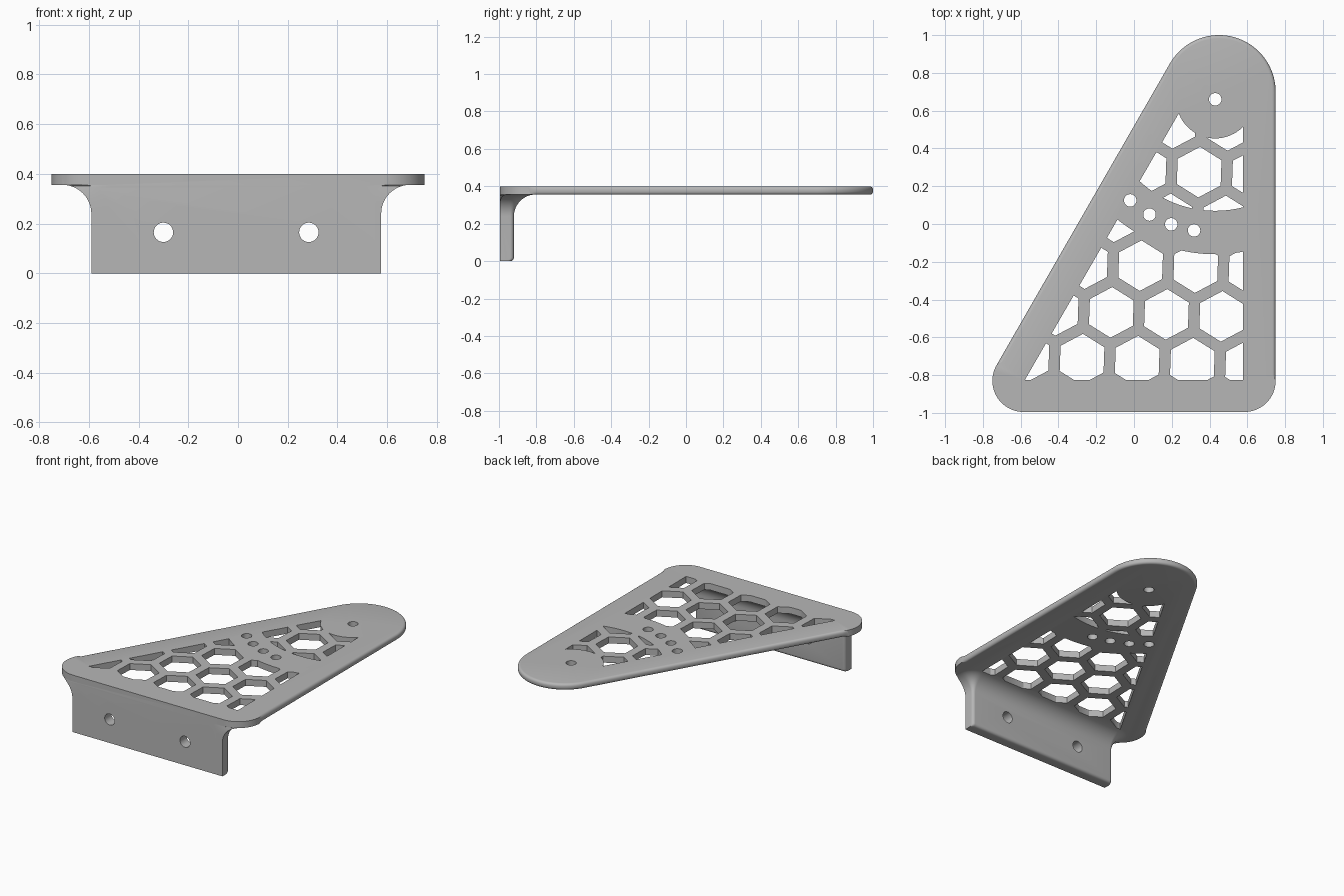
import bpy, bmesh
from math import sin, cos, pi, radians, sqrt

if "Cube" in bpy.data.objects:
    bpy.data.objects.remove(bpy.data.objects["Cube"], do_unlink=True)

grey = bpy.data.materials.new("plain grey")
grey.use_nodes = True
colour = (0.47, 0.47, 0.47, 1)
grey.diffuse_color = colour
grey.node_tree.nodes["Principled BSDF"].inputs["Base Color"].default_value = colour


def skin(name, solids):
    """Closed solids, each made from a stack of matching rings."""
    bm = bmesh.new()
    for rings in solids:
        vs = [[bm.verts.new(p) for p in ring] for ring in rings]
        n = len(vs[0])
        for a, b in zip(vs, vs[1:]):
            for i in range(n):
                j = (i + 1) % n
                bm.faces.new((a[i], a[j], b[j], b[i]))
        bm.faces.new(vs[0][::-1])
        bm.faces.new(vs[-1])
    bmesh.ops.recalc_face_normals(bm, faces=bm.faces)
    me = bpy.data.meshes.new(name)
    bm.to_mesh(me)
    bm.free()
    me.materials.append(grey)
    ob = bpy.data.objects.new(name, me)
    bpy.context.collection.objects.link(ob)
    return ob


def arc(cx, cy, r, a0, a1, n):
    return [(cx + r * cos(radians(a0 + (a1 - a0) * i / n)),
             cy + r * sin(radians(a0 + (a1 - a0) * i / n))) for i in range(n + 1)]


def circle(cx, cy, r, n=32):
    return arc(cx, cy, r, 0, 360, n)[:-1]


def at_z(pts, z):
    return [(x, y, z) for x, y in pts]


def prism(pts, z0=0.2, z1=0.5):
    return [at_z(pts, z0), at_z(pts, z1)]


def boolean(target, tool, operation):
    mod = target.modifiers.new("cut", 'BOOLEAN')
    mod.operation, mod.object, mod.solver = operation, tool, 'EXACT'
    bpy.context.view_layer.objects.active = target
    bpy.ops.object.modifier_apply(modifier=mod.name)
    bpy.data.objects.remove(tool, do_unlink=True)


# Plate: three rounded corners, side and tip edges softened
CX, CY, R = 0.585, -0.83, 0.165
BOTTOM, TOP = 0.355, 0.4


def outline(inset):
    r = R - inset
    start = (-CX + r * cos(radians(150)) + 0.015, CY + r * sin(radians(150)) + 0.026)
    return ([start] + arc(-CX, CY, R, 150, 270, 20) + arc(CX, CY, R, 270, 360, 16)
            + [(CX + r, CY + 0.03)] + arc(0.45, 0.7, 0.3 - inset, 0, 150, 40))


soft = 0.018
angles = [i * pi / 8 for i in range(5)]
rings = [at_z(outline(soft * (1 - sin(a))), BOTTOM + soft * (1 - cos(a))) for a in angles]
rings += [at_z(outline(soft * (1 - sin(a))), TOP - soft * (1 - cos(a))) for a in angles[::-1]]
plate = skin("shelf_plate", [rings])

# Mounting flange: flares into the plate at the back and both ends
MID, HALF, EDGE, FLARE = -0.007, 0.583, 0.02, 0.116


def flange_ring(z, d, pull=0):
    front = []
    for i in range(17):
        x = MID + (HALF + d) * (i / 8 - 1)
        front.append((x, CY - sqrt(R * R - max(0, abs(x) - CX) ** 2)))
    back = []
    for side, a in ((1, 0), (-1, 90)):
        back += arc(MID + side * (HALF - EDGE), -0.94, EDGE + d, a, a + 90, 8)
    return at_z(front + [(x, y - pull) for x, y in back], z)


rings = [flange_ring(EDGE * (1 - cos(a)), 0, EDGE * (1 - sin(a))) for a in angles]
for i in range(13):
    a = i * pi / 24
    rings.append(flange_ring(0.24 + FLARE * sin(a), FLARE * (1 - cos(a))))
rings.append(flange_ring(0.375, FLARE))
boolean(plate, skin("flange", [rings]), 'UNION')

# Honeycomb openings on a slightly turned lattice
hexes = []
for row in range(-1, 5):
    for col in range(-4, 5):
        x = -0.12 + 0.292 * col + 0.155 * row
        y = -0.468 - 0.0105 * col + 0.2475 * row
        if -0.9 < x < 0.9:
            hexes.append(prism(arc(x, y, 0.134, 28, 328, 5)))
cutter = skin("honeycomb", hexes)

# Keep the border, the tip boss and the curved band solid
border = [(-0.578, -0.826), (0.577, -0.826), (0.577, 1.174)]
boolean(cutter, skin("border", [prism(border, 0.1, 0.6)]), 'INTERSECT')
HX, HY = 0.43, 0.66
boolean(cutter, skin("boss", [prism(circle(HX, HY, 0.207, 64), 0.1, 0.6)]), 'DIFFERENCE')
band = arc(HX, HY, 0.82, 180, 320, 80) + arc(HX, HY, 0.59, 320, 180, 80)
boolean(cutter, skin("band", [prism(band, 0.1, 0.6)]), 'DIFFERENCE')
boolean(plate, cutter, 'DIFFERENCE')

# Round holes in the plate and the flange
spots = [(HX, HY), (-0.02, 0.125), (0.082, 0.05), (0.197, -0.002), (0.318, -0.034)]
holes = [prism(circle(x, y, 0.033)) for x, y in spots]
for x in (-0.3, 0.285):
    holes.append([[(px, y, pz) for px, pz in circle(x, 0.165, 0.039)] for y in (-1.1, -0.8)])
boolean(plate, skin("holes", holes), 'DIFFERENCE')

# Merge coplanar pieces, then shade
bm = bmesh.new()
bm.from_mesh(plate.data)
bmesh.ops.remove_doubles(bm, verts=bm.verts, dist=0.0002)
bmesh.ops.dissolve_limit(bm, angle_limit=radians(0.5), verts=bm.verts, edges=bm.edges)
bm.to_mesh(plate.data)
bm.free()
bpy.ops.object.select_all(action='DESELECT')
plate.select_set(True)
bpy.context.view_layer.objects.active = plate
bpy.ops.object.shade_smooth_by_angle(angle=radians(30))
